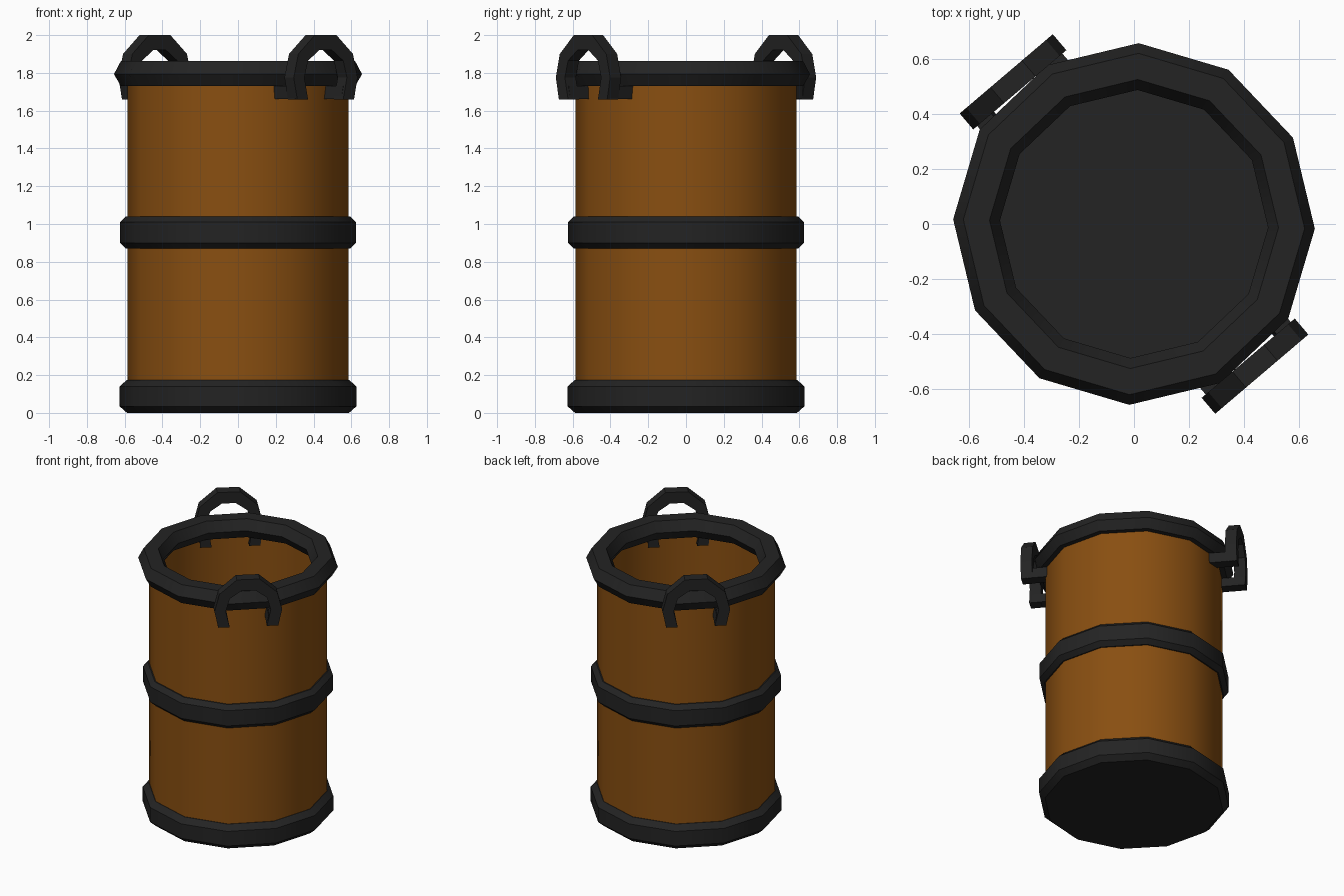
import bpy, bmesh, math
from mathutils import Vector

if "Cube" in bpy.data.objects:
    bpy.data.objects.remove(bpy.data.objects["Cube"])

SIDES = 12
TURN = math.radians(-1.5)


def material(name, rgb):
    m = bpy.data.materials.new(name)
    m.diffuse_color = (*rgb, 1)
    m.use_nodes = True
    m.node_tree.nodes["Principled BSDF"].inputs["Base Color"].default_value = m.diffuse_color
    return m


WOOD = material("orange_brown", (0.25, 0.078, 0.0055))
IRON = material("dark_iron", (0.017, 0.017, 0.017))


def finish(name, bm, mat, smooth=True):
    bmesh.ops.remove_doubles(bm, verts=bm.verts, dist=1e-5)
    bmesh.ops.recalc_face_normals(bm, faces=bm.faces)
    me = bpy.data.meshes.new(name)
    bm.to_mesh(me)
    bm.free()
    me.materials.append(mat)
    ob = bpy.data.objects.new(name, me)
    bpy.context.collection.objects.link(ob)
    if smooth:
        bpy.ops.object.select_all(action='DESELECT')
        bpy.context.view_layer.objects.active = ob
        ob.select_set(True)
        bpy.ops.object.shade_smooth_by_angle(angle=math.radians(32))
    return ob


def lathe(name, profile, mat, closed=False, caps=False):
    """Revolve an (r, z) profile into a low-poly ring or shell."""
    bm = bmesh.new()
    rings = []
    for r, z in profile:
        rings.append([bm.verts.new((r * math.cos(TURN + k * math.tau / SIDES),
                                    r * math.sin(TURN + k * math.tau / SIDES), z))
                      for k in range(SIDES)])
    pairs = list(zip(rings, rings[1:]))
    if closed:
        pairs.append((rings[-1], rings[0]))
    for a, b in pairs:
        for k in range(SIDES):
            n = (k + 1) % SIDES
            bm.faces.new((a[k], a[n], b[n], b[k]))
    if caps:
        bm.faces.new(rings[0])
        bm.faces.new(rings[-1])
    return finish(name, bm, mat)


# Open barrel wall
lathe("barrel_wall", [(0.585, 0.1), (0.585, 1.8)], WOOD)
# Solid base, middle hoop and rounded top rim
lathe("base", [(0.588, 0), (0.627, 0.035), (0.627, 0.14), (0.588, 0.175)], IRON, caps=True)
lathe("middle_hoop", [(0.585, 0.87), (0.593, 0.87), (0.625, 0.9), (0.625, 1.01),
                      (0.593, 1.04), (0.585, 1.04)], IRON)
lathe("top_rim", [(0.62, 1.73), (0.657, 1.793), (0.62, 1.863),
                  (0.525, 1.863), (0.487, 1.793), (0.525, 1.73)], IRON, closed=True)


def handle(name, azimuth):
    """Arched square bar standing off the rim, with a peg at each foot."""
    out = Vector((math.cos(azimuth), math.sin(azimuth), 0))
    side = Vector((-out.y, out.x, 0))
    bm = bmesh.new()

    def vert(s, d, z):
        return bm.verts.new(side * s + out * d + Vector((0, 0, z)))

    # Arch: outer and inner outline, mirrored left to right
    half_out = [(0.197, 1.66), (0.222, 1.775), (0.19, 1.9), (0.075, 2.0)]
    half_in = [(0.122, 1.66), (0.148, 1.775), (0.122, 1.865), (0.045, 1.92)]
    outer = half_out + [(-s, z) for s, z in reversed(half_out)]
    inner = half_in + [(-s, z) for s, z in reversed(half_in)]
    rings = [[vert(o[0], 0.716, o[1]), vert(o[0], 0.64, o[1]),
              vert(i[0], 0.64, i[1]), vert(i[0], 0.716, i[1])]
             for o, i in zip(outer, inner)]
    for a, b in zip(rings, rings[1:]):
        for k in range(4):
            n = (k + 1) % 4
            bm.faces.new((a[k], a[n], b[n], b[k]))
    bm.faces.new(rings[0])
    bm.faces.new(rings[-1])
    # Pegs into the barrel wall
    for sgn in (-1, 1):
        near, far = [[vert(sgn * s, d, z) for s, z in
                      ((0.123, 1.661), (0.198, 1.661), (0.203, 1.73), (0.135, 1.73))]
                     for d in (0.525, 0.70)]
        for k in range(4):
            n = (k + 1) % 4
            bm.faces.new((near[k], near[n], far[n], far[k]))
        bm.faces.new(near)
        bm.faces.new(far)
    finish(name, bm, IRON, smooth=False)


handle("front_right_handle", math.radians(-49.6))
handle("back_left_handle", math.radians(130.4))
